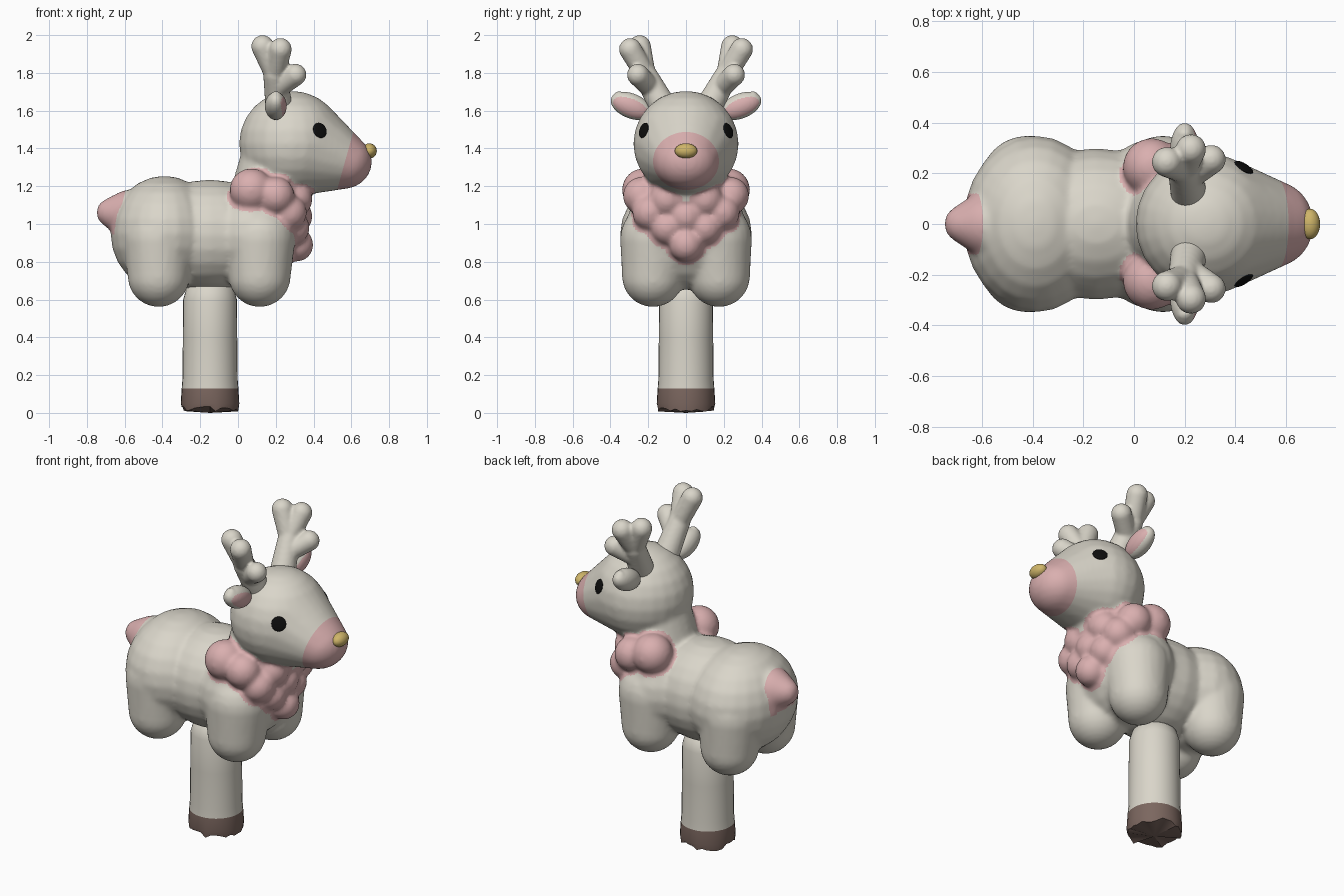
import bpy, bmesh, math, random
from mathutils import Vector, Matrix

if "Cube" in bpy.data.objects:
    bpy.data.objects.remove(bpy.data.objects["Cube"])

random.seed(4)


def material(name, r, g, b):
    m = bpy.data.materials.new(name)
    m.diffuse_color = (r, g, b, 1)
    m.use_nodes = True
    m.node_tree.nodes["Principled BSDF"].inputs["Base Color"].default_value = m.diffuse_color
    return m


CREAM = material("cream", 0.70, 0.67, 0.59)
PINK = material("pink", 0.70, 0.43, 0.43)
BROWN = material("brown", 0.20, 0.135, 0.115)
GOLD = material("gold", 0.62, 0.46, 0.14)
BLACK = material("black", 0.004, 0.004, 0.004)


def add_object(name, bm, mats):
    mesh = bpy.data.meshes.new(name)
    bm.to_mesh(mesh)
    bm.free()
    for m in mats:
        mesh.materials.append(m)
    mesh.shade_smooth()
    obj = bpy.data.objects.new(name, mesh)
    bpy.context.collection.objects.link(obj)
    return obj


def ball(bm, centre, radii, rot=None, seg=24):
    mat = Matrix.Translation(centre) @ (rot or Matrix()) @ Matrix.Diagonal((*radii, 1))
    bmesh.ops.create_uvsphere(bm, u_segments=seg, v_segments=seg // 2, radius=1, matrix=mat)


def limb(bm, a, ra, b, rb, steps=10):
    """Row of balls that blends from one centre and radius to another."""
    for i in range(steps + 1):
        t = i / steps
        ball(bm, Vector(a).lerp(Vector(b), t), Vector(ra).lerp(Vector(rb), t))


def fuse(name, bm, mats, voxel, smooth):
    """Melt overlapping balls into one smooth skin."""
    obj = add_object(name, bm, mats)
    mod = obj.modifiers.new("skin", 'REMESH')
    mod.mode, mod.voxel_size, mod.use_smooth_shade = 'VOXEL', voxel, True
    mod = obj.modifiers.new("soften", 'SMOOTH')
    mod.factor, mod.iterations = 0.5, smooth
    graph = bpy.context.evaluated_depsgraph_get()
    mesh = bpy.data.meshes.new_from_object(obj.evaluated_get(graph))
    obj.modifiers.clear()
    obj.data = mesh
    mesh.materials.clear()
    for m in mats:
        mesh.materials.append(m)
    return obj


def paint(obj, rule, cuts=()):
    """Cut crisp colour borders, then give the second colour by a rule."""
    bm = bmesh.new()
    bm.from_mesh(obj.data)
    for co, no in cuts:
        bmesh.ops.bisect_plane(bm, geom=bm.verts[:] + bm.edges[:] + bm.faces[:],
                               plane_co=co, plane_no=no)
    bm.normal_update()
    for f in bm.faces:
        f.material_index = int(rule(f.calc_center_median(), f.normal))
        f.smooth = True
    bm.to_mesh(obj.data)
    bm.free()


# Body, head, collar and tail in one skin
bm = bmesh.new()
ball(bm, (-0.39, 0, 0.95), (0.285, 0.35, 0.305))
ball(bm, (-0.15, 0, 0.94), (0.36, 0.30, 0.295))
ball(bm, (0.07, 0, 0.94), (0.25, 0.335, 0.29))
for s in (-1, 1):
    for x in (-0.42, 0.115):
        limb(bm, (x, s * 0.175, 0.725), (0.165,) * 3, (x, s * 0.16, 0.92), (0.19,) * 3)
limb(bm, (0.14, 0, 1.05), (0.21, 0.22, 0.2), (0.23, 0, 1.35), (0.215, 0.21, 0.2))
limb(bm, (0.285, 0, 1.425), (0.28,) * 3, (0.555, 0, 1.33), (0.155, 0.17, 0.145))

# Collar puffs: centre and radius, mirrored when off the middle
half = [((0.07, 0.225, 1.18), 0.115), ((0.20, 0.235, 1.15), 0.10), ((0.27, 0.19, 1.06), 0.095),
        ((0.30, 0.10, 1.13), 0.095), ((0.29, 0.10, 0.98), 0.09), ((0.30, 0, 1.04), 0.095),
        ((0.31, 0, 0.89), 0.09)]
puffs = [(Vector((c[0], s * c[1], c[2])), r) for c, r in half for s in ((1, -1) if c[1] else (1,))]
for c, r in puffs:
    ball(bm, c, (r, r, r))
limb(bm, (-0.58, 0, 1.05), (0.12, 0.13, 0.13), (-0.675, 0, 1.06), (0.075,) * 3)
body = fuse("body", bm, [CREAM, PINK], 0.0125, 10)

muzzle_co, muzzle_no = Vector((0.53, 0, 1.2)), Vector((1, 0, -0.28))
tail_co, tail_no = Vector((-0.625, 0, 1.06)), Vector((1, 0, -0.25))


def body_pink(c, n):
    muzzle = (c - muzzle_co).dot(muzzle_no) > 0 and c.z > 1.1
    tail = (c - tail_co).dot(tail_no) < 0 and abs(c.y) < 0.12 and c.z > 0.95
    collar = c.z < 1.30 and any((c - p).length < r + 0.022 for p, r in puffs)
    return muzzle or tail or collar


paint(body, body_pink, [(muzzle_co, muzzle_no), (tail_co, tail_no)])

# Nose
bm = bmesh.new()
ball(bm, (0.695, 0, 1.387), (0.04, 0.06, 0.04))
add_object("nose", bm, [GOLD])

for s, side in ((-1, "right"), (1, "left")):
    # Eye plate lying on the head
    ok, loc, nor, _ = body.data and body.closest_point_on_mesh((0.45, s * 0.25, 1.505))
    bm = bmesh.new()
    ball(bm, loc, (0.042, 0.042, 0.008), nor.to_track_quat('Z', 'Y').to_matrix().to_4x4())
    add_object(side + "_eye", bm, [BLACK])

    # Antler with three tines
    bm = bmesh.new()
    fork = (0.195, s * 0.215, 1.79)
    limb(bm, (0.22, s * 0.11, 1.60), (0.075,) * 3, fork, (0.062,) * 3, 14)
    for tip, r in (((0.13, s * 0.245, 1.94), 0.06), ((0.225, s * 0.295, 1.925), 0.06),
                   ((0.305, s * 0.255, 1.79), 0.058)):
        start = fork if tip[2] > 1.9 else (0.21, s * 0.185, 1.72)
        limb(bm, start, (0.055,) * 3, tip, (r,) * 3, 14)
    fuse(side + "_antler", bm, [CREAM], 0.009, 5)

    # Leaf-shaped ear with a pink inside
    bm = bmesh.new()
    mid = Vector((0.2, s * 0.29, 1.625))
    tilt = Matrix.Rotation(s * math.radians(22), 4, 'X')
    ball(bm, mid, (0.058, 0.115, 0.066), tilt, 40)
    limb(bm, mid, (0.05, 0.05, 0.06), (0.2, s * 0.355, 1.665), (0.035, 0.03, 0.038), 6)
    ear = fuse(side + "_ear", bm, [CREAM, PINK], 0.007, 4)
    inv = tilt.to_3x3().inverted()

    def ear_pink(c, n):
        p = inv @ (c - mid)
        return n.x > 0.2 and (p.y / 0.098) ** 2 + ((p.z + 0.008) / 0.045) ** 2 < 1

    paint(ear, ear_pink)

# Post with a dark, rough-cut foot
bm = bmesh.new()
seg = 32
profile = [(0.150, 0.02), (0.155, 0.05), (0.150, 0.13), (0.146, 0.18), (0.144, 0.40),
           (0.142, 0.60), (0.125, 0.66), (0.08, 0.70)]
rings = []
for i, (r, z) in enumerate(profile):
    ring = []
    for k in range(seg):
        a = 2 * math.pi * k / seg
        dz = random.uniform(-0.015, 0.018) if i == 0 else 0
        ring.append(bm.verts.new((-0.148 + r * math.cos(a), r * math.sin(a), z + dz)))
    rings.append(ring)
for i in range(len(rings) - 1):
    for k in range(seg):
        j = (k + 1) % seg
        f = bm.faces.new((rings[i][k], rings[i][j], rings[i + 1][j], rings[i + 1][k]))
        f.material_index = int(i < 2)
bm.faces.new(rings[-1])
hub = bm.verts.new((-0.148, 0, 0.0))
for k in range(seg):
    bm.faces.new((rings[0][(k + 1) % seg], rings[0][k], hub)).material_index = 1
post = add_object("post", bm, [CREAM, BROWN])
bpy.context.view_layer.objects.active = post
post.select_set(True)
bpy.ops.object.shade_smooth_by_angle(angle=math.radians(40))
